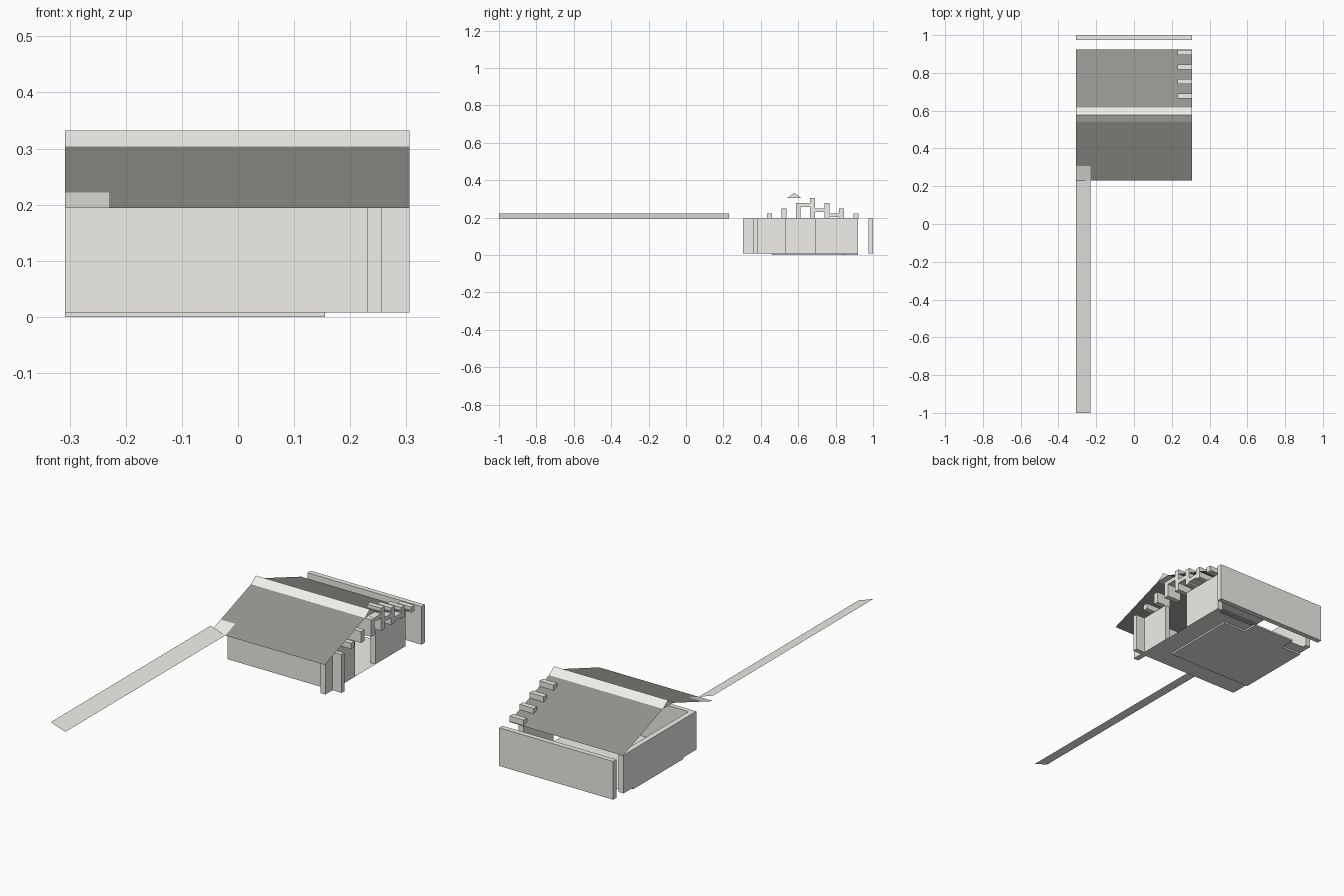
import bpy

if "Cube" in bpy.data.objects:
    bpy.data.objects.remove(bpy.data.objects["Cube"])

L, R = -0.308, 0.306     # left and right edges of the building
EAVE, RIDGE = 0.194, 0.304
BASE = 0.008

beige = bpy.data.materials.new("beige")
beige.diffuse_color = (0.88, 0.86, 0.82, 1)
beige.use_nodes = True
beige.node_tree.nodes["Principled BSDF"].inputs["Base Color"].default_value = beige.diffuse_color
dark = bpy.data.materials.new("dark_roof")
dark.diffuse_color = (0.30, 0.295, 0.275, 1)
dark.use_nodes = True
dark.node_tree.nodes["Principled BSDF"].inputs["Base Color"].default_value = dark.diffuse_color


def mesh_object(name, verts, faces, mat=beige):
    me = bpy.data.meshes.new(name)
    me.from_pydata(verts, [], faces)
    me.materials.append(mat)
    me.update()
    ob = bpy.data.objects.new(name, me)
    bpy.context.collection.objects.link(ob)
    return ob


def box(name, x0, x1, y0, y1, z0, z1):
    verts = [(x, y, z) for z in (z0, z1) for x, y in ((x0, y0), (x1, y0), (x1, y1), (x0, y1))]
    faces = [(3, 2, 1, 0), (4, 5, 6, 7)]
    faces += [(i, (i + 1) % 4, (i + 1) % 4 + 4, i + 4) for i in range(4)]
    return mesh_object(name, verts, faces)


def sheet(name, a, b, x0=L, x1=R, mat=beige):
    """Flat sheet spanning x0..x1 between two (y, z) points."""
    return mesh_object(name, [(x0, *a), (x1, *a), (x1, *b), (x0, *b)], [(0, 1, 2, 3)], mat)


# Main roof slopes; the front one has a light corner where the walkway roof joins
NOTCH = (0.307, 0.2213)
sheet("roof_front_lower", (0.23, EAVE), NOTCH, -0.23, R, dark)
sheet("roof_front_corner", (0.23, EAVE), NOTCH, L, -0.23)
sheet("roof_front_upper", NOTCH, (0.54, RIDGE), mat=dark)
sheet("roof_back", (0.617, RIDGE), (0.925, EAVE), mat=dark)

# Ridge cap: triangular prism
cap = [(0.54, RIDGE), (0.617, RIDGE), (0.578, 0.332)]
mesh_object("ridge_cap", [(x, y, z) for x in (L, R) for y, z in cap],
            [(0, 2, 1), (3, 4, 5), (0, 3, 5, 2), (2, 5, 4, 1), (1, 4, 3, 0)])

# Long tilted walkway roof
mesh_object("walkway_roof",
            [(L, -1, 0.221), (-0.23, -1, EAVE), (-0.23, 0.23, EAVE), (L, 0.23, 0.221)],
            [(3, 2, 1, 0)])

# Walls
box("front_wall", L, R, 0.36, 0.382, BASE, EAVE)
box("left_wall", L, L + 0.027, 0.382, 0.92, BASE, EAVE)
box("front_post", 0.23, 0.257, 0.305, 0.36, BASE, EAVE)
box("right_wall_front", 0.23, 0.257, 0.382, 0.535, BASE, EAVE)
box("right_wall_back", 0.23, 0.257, 0.69, 0.92, BASE, EAVE)
box("rear_fence", L, R, 0.975, 1.0, BASE, EAVE)

# Floor and foundation
sheet("floor", (0.36, BASE), (0.90, BASE), L, 0.257)
box("foundation", L, 0.155, 0.46, 0.845, 0.0, BASE)
box("foundation_back", -0.2, 0.03, 0.845, 0.92, 0.0, BASE)

# Stepped gable fins on the right side
for i in range(7):
    y = 0.433 + i * 0.077
    top = RIDGE - 0.0275 * abs(i - 3)
    box("gable_fin", 0.23, R, y, y + 0.026, EAVE, top)

# Short ties between the rear fins, under the roof
for i in range(3):
    y = 0.613 + i * 0.077
    top = 0.277 - 0.0275 * i
    box("gable_tie", 0.23, R, y, y + 0.051, top - 0.02, top)
